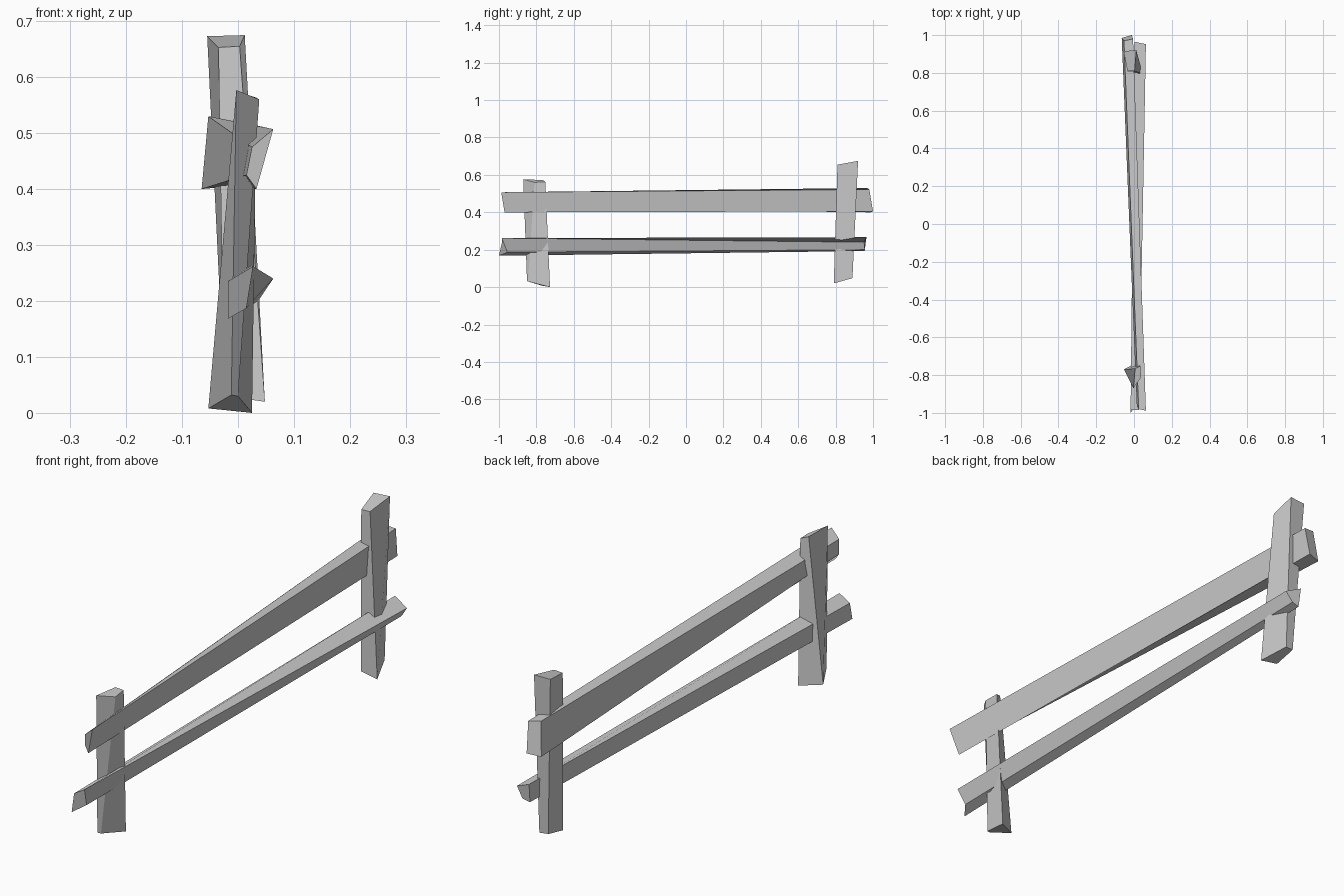
import bpy, bmesh


def beam(name, start, end):
    """Rough-hewn four-sided beam between two matching end quads."""
    bm = bmesh.new()
    a = [bm.verts.new(p) for p in start]
    b = [bm.verts.new(p) for p in end]
    bm.faces.new(a)
    bm.faces.new(b[::-1])
    for i in range(4):
        j = (i + 1) % 4
        bm.faces.new((a[i], b[i], b[j], a[j]))
    bmesh.ops.recalc_face_normals(bm, faces=bm.faces[:])
    mesh = bpy.data.meshes.new(name)
    bm.to_mesh(mesh)
    bm.free()
    bpy.context.collection.objects.link(bpy.data.objects.new(name, mesh))


# Posts: corners run front-left, front-right, back-right, back-left
beam("front_post",
     [(-.012, -.85, .032), (.0, -.845, .03), (.025, -.727, .0), (-.053, -.77, .008)],
     [(-.003, -.87, .577), (.038, -.81, .56), (.033, -.752, .563), (.006, -.765, .572)])
beam("back_post",
     [(-.025, .795, .03), (.048, .79, .02), (.01, .89, .048), (-.025, .885, .05)],
     [(-.035, .81, .653), (.003, .81, .655), (.012, .92, .675), (-.055, .915, .673)])

# Rails: corners run left-top, left-bottom, right-bottom, right-top
beam("upper_rail",
     [(.025, -.98, .475), (.015, -.965, .425), (.033, -.97, .40), (.063, -.988, .507)],
     [(-.053, .97, .53), (-.065, .985, .40), (-.012, 1.0, .405), (-.005, .98, .522)])
beam("lower_rail",
     [(-.018, -.985, .235), (-.018, -1.0, .168), (.015, -.955, .187), (.027, -.985, .262)],
     [(.002, .965, .267), (.005, .955, .193), (.036, .957, .2), (.063, .952, .24)])
